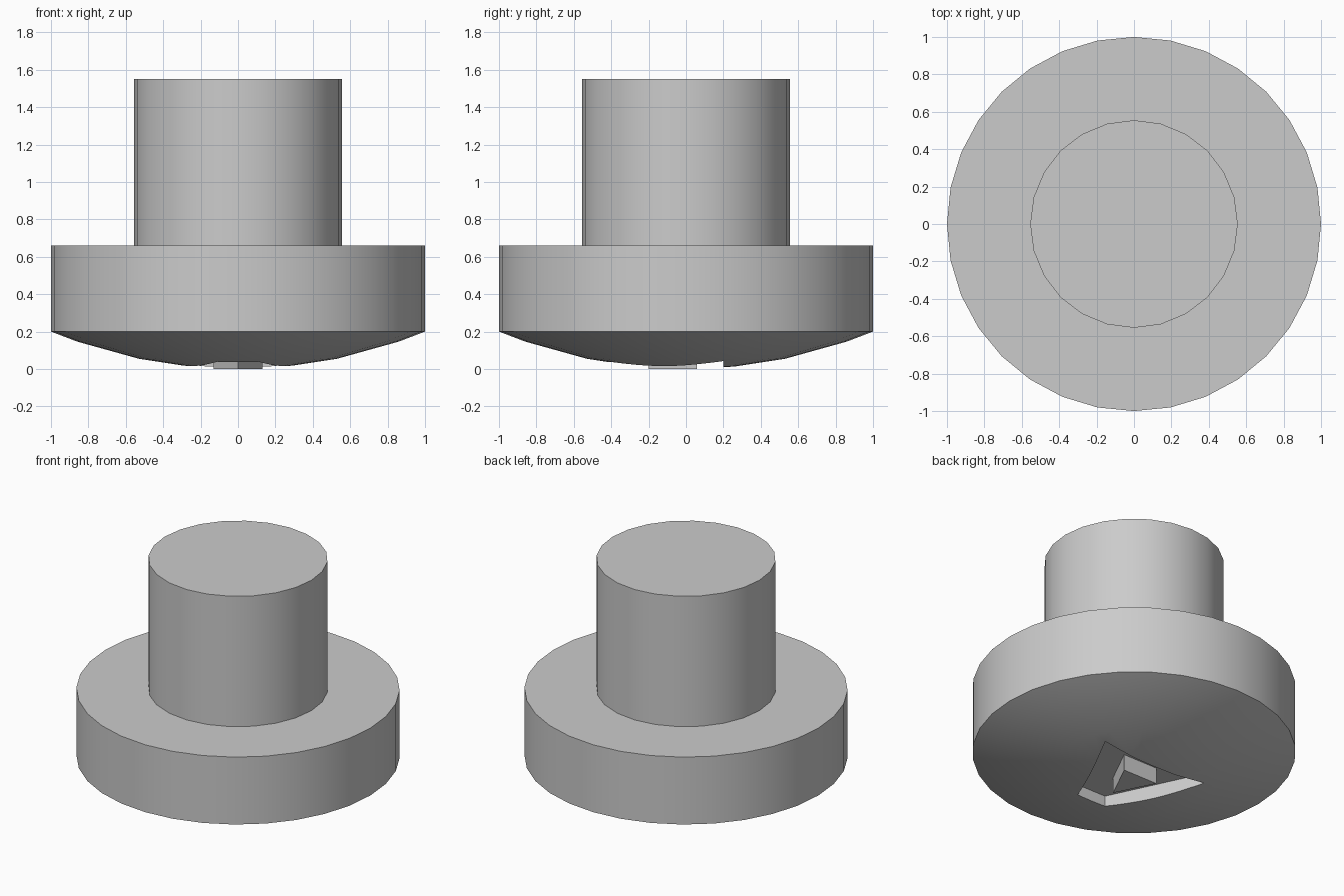
import bpy
import bmesh
from math import sin, cos, tau, radians, sqrt

cube = bpy.data.objects.get("Cube")
if cube:
    bpy.data.objects.remove(cube, do_unlink=True)

grey = bpy.data.materials.new("plain_grey")
grey.use_nodes = True
colour = (0.6, 0.6, 0.6, 1.0)
grey.diffuse_color = colour
grey.node_tree.nodes["Principled BSDF"].inputs["Base Color"].default_value = colour


def finish(name, bm):
    bmesh.ops.recalc_face_normals(bm, faces=bm.faces)
    mesh = bpy.data.meshes.new(name)
    bm.to_mesh(mesh)
    bm.free()
    mesh.materials.append(grey)
    obj = bpy.data.objects.new(name, mesh)
    bpy.context.collection.objects.link(obj)
    return obj


def activate(obj):
    bpy.ops.object.select_all(action="DESELECT")
    obj.select_set(True)
    bpy.context.view_layer.objects.active = obj


def lathe(name, profile, sides):
    """Closed solid from rings of (radius, height), capped at both ends."""
    bm = bmesh.new()
    rings = [[bm.verts.new((r * sin(tau * i / sides), r * cos(tau * i / sides), z))
              for i in range(sides)] for r, z in profile]
    for low, high in zip(rings, rings[1:]):
        for i in range(sides):
            j = (i + 1) % sides
            bm.faces.new((low[i], low[j], high[j], high[i]))
    bm.faces.new(rings[0])
    bm.faces.new(rings[-1])
    return finish(name, bm)


def prism(name, outline, bottom, top):
    bm = bmesh.new()
    face = bm.faces.new([bm.verts.new((x, y, bottom)) for x, y in outline])
    extruded = bmesh.ops.extrude_face_region(bm, geom=[face])
    for item in extruded["geom"]:
        if isinstance(item, bmesh.types.BMVert):
            item.co.z = top
    return finish(name, bm)


# Broad head with a shallow domed underside
dome_radius = 2.6
dome = [(r, dome_radius - sqrt(dome_radius ** 2 - r * r))
        for r in (0.05, 0.26, 0.53, 0.86)]
head = lathe("head", dome + [(1, 0.2), (1, 0.66)], 32)

# Tapered pocket in the underside
pocket = prism("pocket_cutter",
               [(-0.11, -0.41), (0.11, -0.41), (0.4, 0.2), (-0.4, 0.2)], -0.1, 0.11)
pocket.hide_render = True
cut = head.modifiers.new("pocket", "BOOLEAN")
cut.operation = "DIFFERENCE"
cut.solver = "EXACT"
cut.object = pocket
activate(head)
bpy.ops.object.modifier_apply(modifier=cut.name)
bpy.data.objects.remove(pocket, do_unlink=True)

# Triangular boss standing in the pocket
prism("pocket_boss", [(0, -0.2), (0.13, 0.06), (-0.13, 0.06)], 0, 0.12)

# Plain round shaft above the head
shaft = lathe("shaft", [(0.555, 0.65), (0.555, 1.55)], 24)

for obj in (head, shaft):
    activate(obj)
    bpy.ops.object.shade_smooth_by_angle(angle=radians(30))
